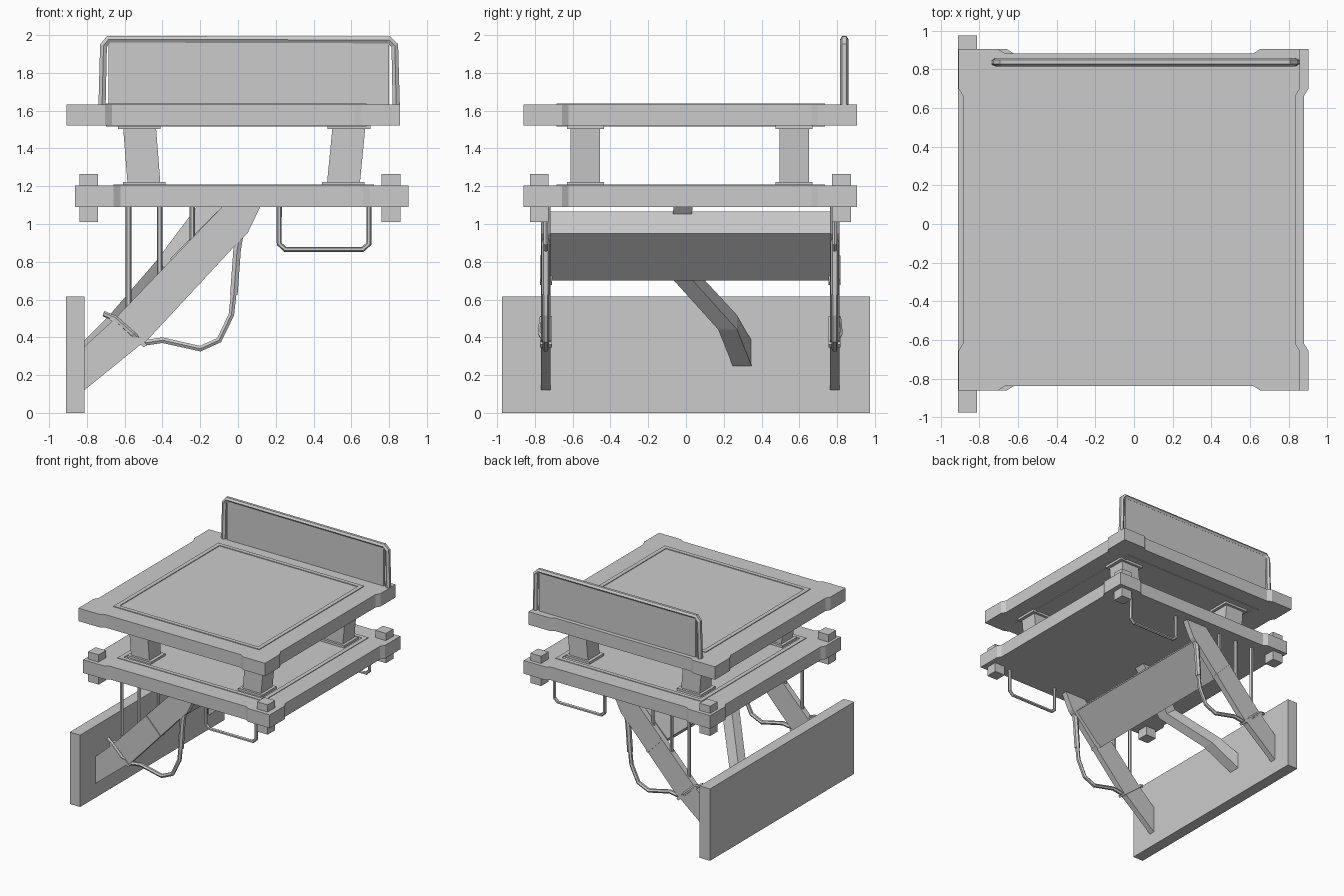
import bpy, bmesh
from mathutils import Vector

if "Cube" in bpy.data.objects:
    bpy.data.objects.remove(bpy.data.objects["Cube"])


def mesh(name, verts, faces):
    me = bpy.data.meshes.new(name)
    me.from_pydata([tuple(v) for v in verts], [], faces)
    bm = bmesh.new()
    bm.from_mesh(me)
    bmesh.ops.recalc_face_normals(bm, faces=bm.faces)
    bm.to_mesh(me)
    bm.free()
    ob = bpy.data.objects.new(name, me)
    bpy.context.collection.objects.link(ob)
    return ob


def loft(name, rings):
    n, m = len(rings[0]), len(rings)
    verts = [v for r in rings for v in r]
    faces = [tuple(range(n)), tuple(range(n * (m - 1), n * m))]
    for k in range(m - 1):
        for i in range(n):
            j = (i + 1) % n
            faces.append((k*n + i, k*n + j, k*n + n + j, k*n + n + i))
    return mesh(name, verts, faces)


def rect(x0, x1, y0, y1, z):
    return [(x0, y0, z), (x1, y0, z), (x1, y1, z), (x0, y1, z)]


def box(name, x0, x1, y0, y1, z0, z1):
    return loft(name, [rect(x0, x1, y0, y1, z0), rect(x0, x1, y0, y1, z1)])


def side_prism(name, profile, y0, y1):
    return loft(name, [[(x, y, z) for x, z in profile] for y in (y0, y1)])


def tube(name, pts, r):
    cu = bpy.data.curves.new(name, 'CURVE')
    cu.dimensions = '3D'
    cu.bevel_depth = r
    cu.bevel_resolution = 1
    cu.use_fill_caps = True
    sp = cu.splines.new('POLY')
    sp.use_smooth = False
    sp.points.add(len(pts) - 1)
    for p, c in zip(sp.points, pts):
        p.co = (*c, 1)
    ob = bpy.data.objects.new(name, cu)
    bpy.context.collection.objects.link(ob)
    return ob


def deck(name, cx, cy, h, z0, z1):
    # square slab whose corners step out with small chamfers
    a, b, e = h - 0.205, h - 0.24, h - 0.022
    q = [(h, -b + 0.06), (e, -b + 0.08), (e, b - 0.08 + 0.12), (h, b + 0.08)]
    q = [(h, -a + 0.0), (e, -b), (e, b), (h, a), (h, h)]
    out = []
    for _ in range(4):
        out += q
        q = [(-y, x) for x, y in q]
    loft(name, [[(cx + x, cy + y, z) for x, y in out] for z in (z0, z1)])


def trim_ring(name, x0, x1, y0, y1, z0, z1, w=0.035):
    v = []
    for z in (z0, z1):
        v += rect(x0, x1, y0, y1, z) + rect(x0 + w, x1 - w, y0 + w, y1 - w, z)
    f = []
    for i in range(4):
        j = (i + 1) % 4
        f += [(i, j, j + 4, i + 4), (i + 8, j + 8, j + 12, i + 12),
              (i, j, j + 8, i + 8), (i + 4, j + 4, j + 12, i + 12)]
    mesh(name, v, f)


# mounting wall and the two decks
box("wall_plate", -0.91, -0.812, -0.975, 0.975, 0, 0.615)
deck("lower_deck", 0.02, 0.022, 0.883, 1.09, 1.203)
deck("upper_deck", -0.025, 0.022, 0.883, 1.522, 1.633)
trim_ring("lower_deck_trim", -0.66, 0.72, -0.685, 0.735, 1.198, 1.208)
trim_ring("upper_deck_trim", -0.70, 0.68, -0.685, 0.735, 1.628, 1.639)
trim_ring("upper_deck_under_trim", -0.70, 0.68, -0.685, 0.735, 1.516, 1.526)

# corner bolts
for x in (-0.79, 0.81):
    for y in (-0.777, 0.823):
        box("corner_bolt", x - 0.05, x + 0.05, y - 0.05, y + 0.05, 1.01, 1.265)

# splayed posts with foot and head plates
for xb, xt in ((-0.497, -0.522), (0.557, 0.588)):
    for y in (-0.533, 0.573):
        loft("post", [rect(xb - 0.087, xb + 0.087, y - 0.078, y + 0.078, 1.203),
                      rect(xt - 0.087, xt + 0.087, y - 0.078, y + 0.078, 1.522)])
        box("post_foot", xb - 0.113, xb + 0.113, y - 0.098, y + 0.098, 1.2, 1.222)
        box("post_head", xt - 0.113, xt + 0.113, y - 0.098, y + 0.098, 1.502, 1.525)

# back board with tube frame
box("back_board", -0.685, 0.80, 0.828, 0.848, 1.63, 1.965)
tube("back_frame", [(-0.72, 0.838, 1.62), (-0.712, 0.838, 1.945), (-0.685, 0.838, 1.978),
                    (0.80, 0.838, 1.974), (0.83, 0.838, 1.945), (0.838, 0.838, 1.62)], 0.022)

# side braces, collars, hoses, rods and handles on both sides
brace = [(-0.82, 0.115), (-0.53, 0.35), (-0.48, 0.385), (-0.03, 0.87), (0.05, 0.95),
         (0.12, 1.095), (-0.08, 1.095), (-0.65, 0.50), (-0.82, 0.345)]
for y in (-0.742, 0.787):
    side_prism("side_brace", brace, y - 0.025, y + 0.025)
    for (ax, az), (bx, bz) in (((-0.335, 0.825), (-0.20, 0.685)), ((-0.675, 0.505), (-0.49, 0.355))):
        d = 0.008
        side_prism("brace_collar", [(ax - d, az - d), (bx - d, bz - d), (bx + d, bz + d),
                                    (ax + d, az + d)], y - 0.032, y + 0.032)
    tube("hose_sleeve", [(0.01, y, 0.95), (-0.005, y, 0.86), (-0.022, y, 0.625)], 0.023)
    tube("hose", [(-0.022, y, 0.64), (-0.035, y, 0.52), (-0.10, y, 0.385), (-0.20, y, 0.34),
                  (-0.40, y, 0.385), (-0.50, y, 0.37)], 0.017)
    side = -1 if y < 0 else 1
    tube("hose_end", [(-0.50, y, 0.37), (-0.56, y + side * 0.028, 0.42),
                      (-0.65, y + side * 0.02, 0.50), (-0.71, y, 0.525)], 0.015)
    for x, z in ((-0.58, 0.53), (-0.415, 0.70), (-0.242, 0.86)):
        tube("hanger_rod", [(x, y, 1.10), (x, y, z)], 0.015)
    tube("grab_handle", [(0.218, y, 1.10), (0.218, y, 0.895), (0.25, y, 0.866),
                         (0.66, y, 0.866), (0.693, y, 0.895), (0.693, y, 1.10)], 0.014)

# cross beam between the braces
side_prism("cross_beam", [(-0.245, 0.70), (0.005, 0.95), (-0.11, 1.065), (-0.36, 0.815)],
           -0.72, 0.765)

# bent centre strut running from the wall to the lower deck
path = [Vector(p) for p in ((-0.82, 0.30, 0.31), (-0.64, 0.22, 0.48),
                            (-0.39, -0.045, 0.77), (-0.14, -0.015, 1.095))]
rings = []
for i, p in enumerate(path):
    d = path[min(i + 1, 3)] - path[max(i - 1, 0)]
    n = Vector((-d.z, 0, d.x)).normalized() * 0.055
    if i == 0:
        n = Vector((0, 0, 0.068))
    if i == 3:
        n = Vector((-0.075, 0, 0))
    w = Vector((0, 0.05, 0))
    rings.append([p - n - w, p - n + w, p + n + w, p + n - w])
loft("centre_strut", rings)
